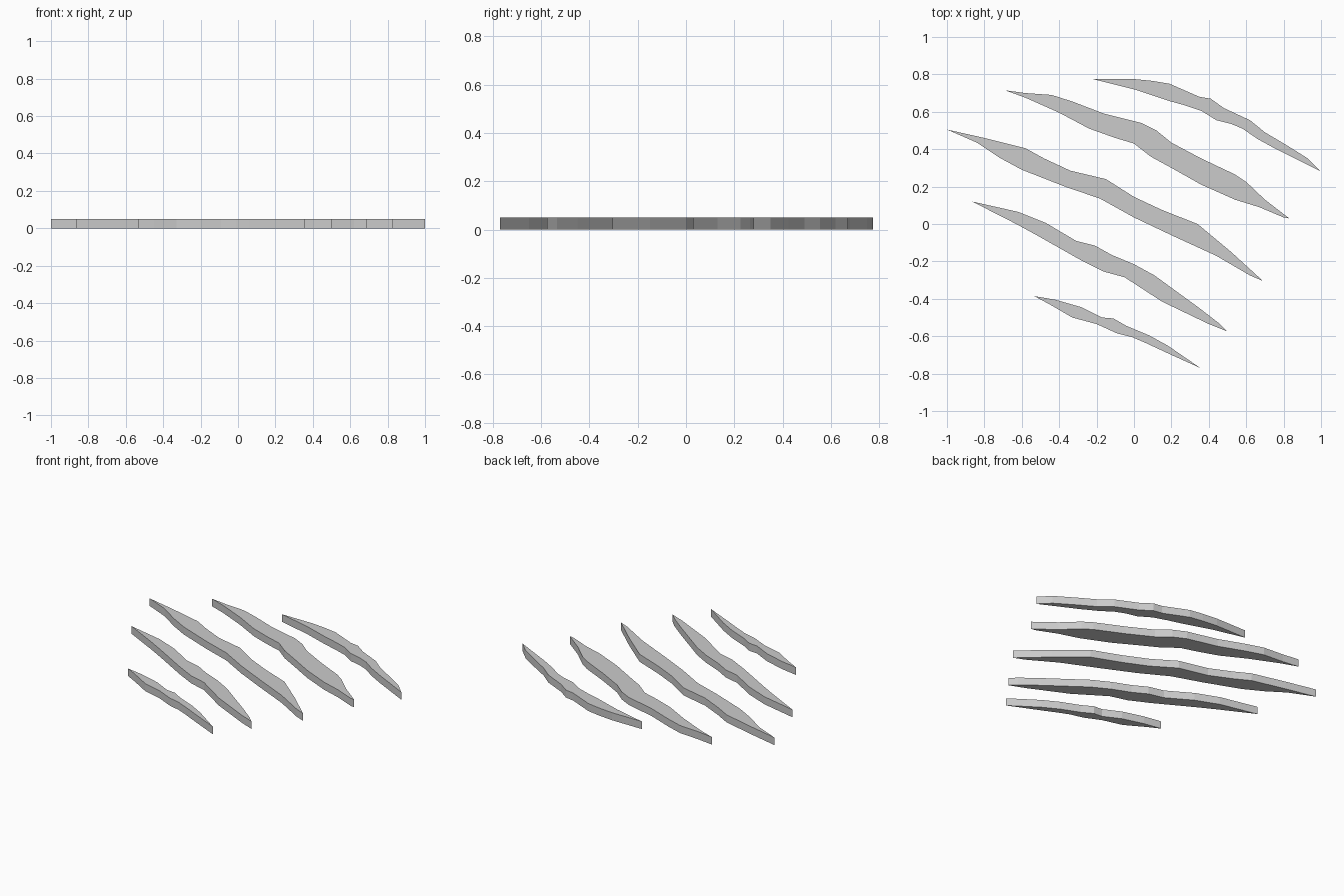
import bpy, bmesh

HEIGHT = 0.05


def slash(name, upper, lower):
    """Extrude one outline: upper edge left to right, lower edge right to left."""
    bm = bmesh.new()
    face = bm.faces.new([bm.verts.new((x, y, 0)) for x, y in upper + lower])
    side = bmesh.ops.extrude_face_region(bm, geom=[face], use_keep_orig=True)
    top = [v for v in side["geom"] if isinstance(v, bmesh.types.BMVert)]
    bmesh.ops.translate(bm, verts=top, vec=(0, 0, HEIGHT))
    bmesh.ops.recalc_face_normals(bm, faces=bm.faces)
    mesh = bpy.data.meshes.new(name)
    bm.to_mesh(mesh)
    bm.free()
    bpy.context.collection.objects.link(bpy.data.objects.new(name, mesh))


# Back slash, curved
slash("slash_back",
      [(-.22, .775), (0, .775), (.10, .765), (.19, .75), (.35, .68), (.41, .67),
       (.48, .62), (.62, .555), (.70, .49), (.81, .425), (.93, .35), (1, .28)],
      [(.87, .345), (.76, .40), (.66, .455), (.58, .51), (.52, .535), (.44, .555),
       (.36, .605), (.27, .635), (.18, .66), (0, .72)])

# Second slash
slash("slash_mid_back",
      [(-.69, .715), (-.58, .70), (-.44, .69), (-.33, .655), (-.16, .59), (.04, .54),
       (.12, .50), (.20, .435), (.36, .35), (.54, .265), (.60, .225), (.70, .13), (.83, .03)],
      [(.80, .035), (.67, .09), (.54, .13), (.36, .21), (.20, .30), (.09, .36),
       (0, .43), (-.10, .46), (-.24, .51), (-.40, .595), (-.58, .675)])

# Longest slash, in the middle
slash("slash_middle",
      [(-1, .505), (-.80, .46), (-.58, .405), (-.48, .35), (-.34, .285), (-.15, .24),
       (0, .145), (.15, .075), (.34, 0), (.52, -.15), (.69, -.305)],
      [(.62, -.275), (.44, -.17), (.20, -.06), (0, .035), (-.18, .135), (-.37, .20),
       (-.60, .29), (-.72, .355), (-.84, .435)])

# Fourth slash
slash("slash_mid_front",
      [(-.865, .12), (-.62, .065), (-.47, .005), (-.31, -.09), (-.21, -.115), (-.12, -.165),
       (0, -.215), (.11, -.275), (.24, -.37), (.35, -.45), (.46, -.535), (.50, -.575)],
      [(.40, -.535), (.15, -.415), (-.05, -.285), (-.16, -.255), (-.29, -.19),
       (-.52, -.06), (-.63, 0)])

# Short front slash
slash("slash_front",
      [(-.535, -.385), (-.42, -.405), (-.28, -.445), (-.17, -.50), (-.11, -.505),
       (-.04, -.545), (.08, -.595), (.18, -.65), (.355, -.77)],
      [(.20, -.70), (.06, -.635), (-.01, -.605), (-.09, -.585), (-.20, -.535),
       (-.33, -.50), (-.45, -.43)])
